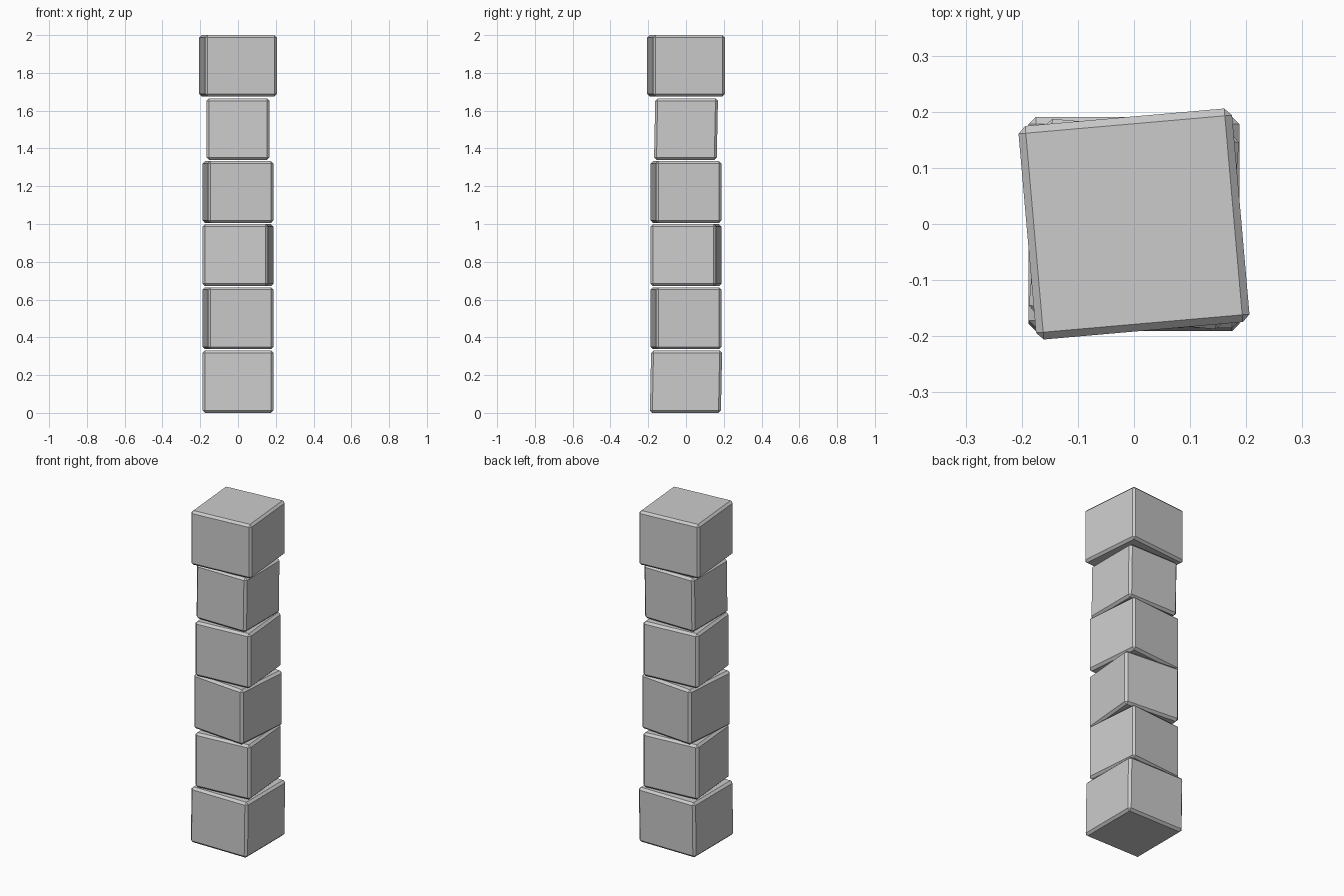
import bpy, bmesh
from math import radians
from mathutils import Matrix

if "Cube" in bpy.data.objects:
    bpy.data.objects.remove(bpy.data.objects["Cube"])

BEVEL = 0.013


def block(name, size, z0, z1, turn, lean=0.0):
    """Chamfered block, turned about z, its top leaning slightly along y."""
    bm = bmesh.new()
    bmesh.ops.create_cube(bm, size=1.0)
    bmesh.ops.scale(bm, vec=(size, size, z1 - z0), verts=bm.verts)
    bmesh.ops.bevel(bm, geom=bm.edges[:], offset=BEVEL, segments=1,
                    affect='EDGES', profile=0.5)
    bmesh.ops.rotate(bm, cent=(0, 0, 0), verts=bm.verts,
                     matrix=Matrix.Rotation(radians(turn), 3, 'Z'))
    for v in bm.verts:
        v.co.y += lean * v.co.z
    mesh = bpy.data.meshes.new(name)
    bm.to_mesh(mesh)
    bm.free()
    obj = bpy.data.objects.new(name, mesh)
    obj.location.z = (z0 + z1) / 2
    bpy.context.collection.objects.link(obj)


# Stacked blocks from the ground up: size, bottom, top, turn, lean
block("base_block", 0.376, 0.0, 0.33, 0, 0.02)
block("second_block", 0.348, 0.337, 0.665, 5)
block("third_block", 0.348, 0.671, 1.0, -5)
block("fourth_block", 0.348, 1.005, 1.333, 5)
block("fifth_block", 0.332, 1.34, 1.665, 0, 0.02)
block("cap_block", 0.382, 1.675, 2.0, 5)
